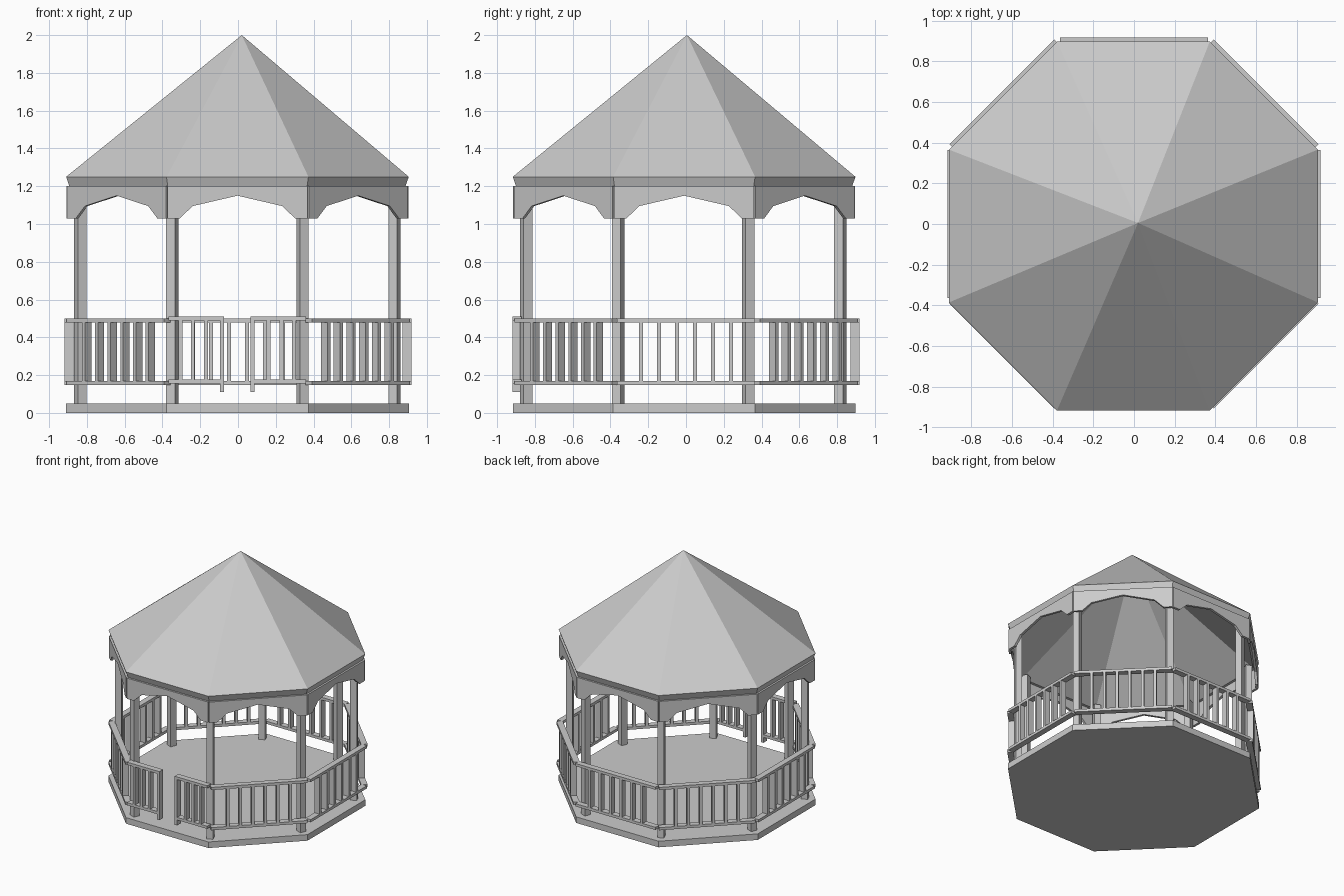
import bpy, bmesh
from math import pi, cos, sin, radians
from mathutils import Vector, Matrix

if "Cube" in bpy.data.objects:
    bpy.data.objects.remove(bpy.data.objects["Cube"])

GREY = (0.6, 0.6, 0.6, 1)
paint = bpy.data.materials.new("plain_grey")
paint.use_nodes = True
paint.diffuse_color = GREY
paint.node_tree.nodes["Principled BSDF"].inputs["Base Color"].default_value = GREY

SIDES = 8
STEP = 2 * pi / SIDES
CENTRE = Vector((-0.003, -0.01, 0))


def finish(name, bm):
    bmesh.ops.recalc_face_normals(bm, faces=bm.faces)
    mesh = bpy.data.meshes.new(name)
    bm.to_mesh(mesh)
    bm.free()
    mesh.materials.append(paint)
    obj = bpy.data.objects.new(name, mesh)
    bpy.context.collection.objects.link(obj)
    return obj


def box(bm, x, y, z, turn=Matrix()):
    """Box between (low, high) pairs, then turned."""
    size = [b - a for a, b in (x, y, z)]
    mid = [(a + b) / 2 for a, b in (x, y, z)]
    bmesh.ops.create_cube(bm, size=1, matrix=turn @ Matrix.Translation(mid)
                          @ Matrix.Diagonal((*size, 1)))


def side_turn(i, centre=Vector((0, 0, 0))):
    """Carries a part built on the front (-y) side to side i."""
    return Matrix.Translation(centre) @ Matrix.Rotation(i * STEP, 4, 'Z')


def ring(bm, apothem, z):
    r = apothem / cos(STEP / 2)
    return [bm.verts.new(CENTRE + Vector((r * cos((i + 0.5) * STEP),
                                          r * sin((i + 0.5) * STEP), z)))
            for i in range(SIDES)]


def bridge(bm, a, b):
    for i in range(SIDES):
        j = (i + 1) % SIDES
        bm.faces.new((a[i], a[j], b[j], b[i]))


def fan(bm, a, tip):
    for i in range(SIDES):
        bm.faces.new((a[i], a[(i + 1) % SIDES], tip))


# Floor slab
bm = bmesh.new()
low, high = ring(bm, 0.907, 0), ring(bm, 0.907, 0.05)
bridge(bm, low, high)
bm.faces.new(low)
bm.faces.new(high)
finish("floor", bm)

# Hollow roof with a thin rim
bm = bmesh.new()
eave, rim, inner = ring(bm, 0.907, 1.25), ring(bm, 0.89, 1.2), ring(bm, 0.865, 1.2)
bridge(bm, eave, rim)
bridge(bm, rim, inner)
fan(bm, eave, bm.verts.new((0.02, 0.005, 2)))
fan(bm, inner, bm.verts.new((0.02, 0.005, 1.94)))
finish("roof", bm)

# Posts at the corners
bm = bmesh.new()
for i in range(SIDES):
    box(bm, (-0.025, 0.025), (-0.925, -0.875), (0.04, 1.21),
        side_turn(i + 0.5, Vector((-0.003, -0.015, 0))))
finish("posts", bm)

# Arched boards under the eaves
half = [(0.37, 1.2), (0.37, 1.03), (0.305, 1.03), (0.237, 1.095)]
outline = half + [(0, 1.15)] + [(-x, z) for x, z in reversed(half)]
bm = bmesh.new()
for i in range(SIDES):
    turn = side_turn(i, CENTRE)
    face = bm.faces.new([bm.verts.new(turn @ Vector((x, -0.905, z))) for x, z in outline])
    moved = bmesh.ops.extrude_face_region(bm, geom=[face], use_keep_orig=True)["geom"]
    inward = turn.to_3x3() @ Vector((0, 0.02, 0))
    bmesh.ops.translate(bm, vec=inward,
                        verts=[g for g in moved if isinstance(g, bmesh.types.BMVert)])
finish("arched_boards", bm)

# Railings on every side but the front
DEPTH = (-0.918, -0.87)
bm = bmesh.new()
for i in range(1, SIDES):
    turn = side_turn(i)
    for z in (0.147, 0.478):
        box(bm, (-0.365, 0.365), DEPTH, (z, z + 0.022), turn)
    for k in range(6):
        x = (k - 2.5) * 0.095
        box(bm, (x - 0.011, x + 0.011), DEPTH, (0.16, 0.485), turn)
finish("railings", bm)

# Two short railings beside the front opening
bm = bmesh.new()
for s in (-1, 1):
    def piece(a, b, z):
        box(bm, sorted((s * a - 0.004, s * b - 0.004)), DEPTH, z)
    piece(0.07, 0.365, (0.488, 0.51))
    piece(0.09, 0.365, (0.155, 0.177))
    piece(0.07, 0.092, (0.11, 0.51))
    for x in (0.165, 0.235, 0.3):
        piece(x - 0.01, x + 0.01, (0.165, 0.5))
finish("entrance_railings", bm)
